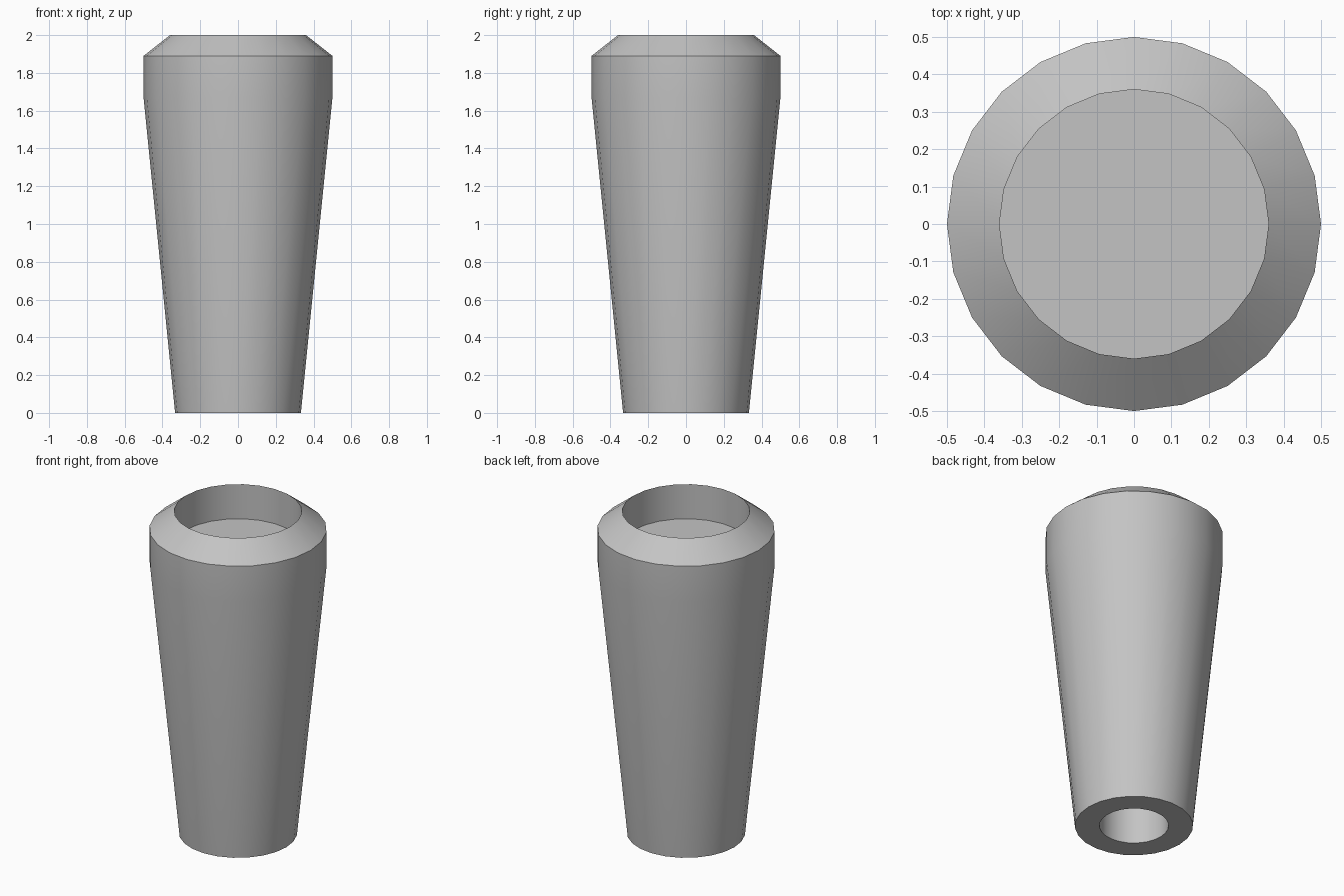
import bpy
import bmesh
import math
from mathutils import Matrix, Vector

cube = bpy.data.objects.get("Cube")
if cube:
    bpy.data.objects.remove(cube, do_unlink=True)

SIDES = 24

# Plain grey material
grey = bpy.data.materials.new("plain_grey")
grey.use_nodes = True
colour = (0.55, 0.55, 0.55, 1)
grey.diffuse_color = colour
grey.node_tree.nodes["Principled BSDF"].inputs["Base Color"].default_value = colour

# Closed profile (radius, height): bore roof, bore, outer wall, rim, recess floor
profile = [
    (0, 1.2), (0.195, 1.2), (0.195, 0),
    (0.333, 0), (0.5, 1.67), (0.5, 1.89), (0.36, 2),
    (0.36, 1.785), (0, 1.785),
]


def revolve(name, points, material):
    """Turn a profile about the vertical axis into one smooth-shaded object."""
    bm = bmesh.new()
    verts = [bm.verts.new((r, 0, z)) for r, z in points]
    edges = [bm.edges.new(pair) for pair in zip(verts, verts[1:])]
    bmesh.ops.spin(bm, geom=verts + edges, cent=(0, 0, 0), axis=(0, 0, 1),
                   angle=math.tau, steps=SIDES, use_merge=True)
    bmesh.ops.remove_doubles(bm, verts=bm.verts, dist=0.0001)
    bmesh.ops.recalc_face_normals(bm, faces=bm.faces)
    # Merge the triangle fans into single flat caps
    poles = [v for v in bm.verts if v.co.xy.length < 0.001]
    bmesh.ops.dissolve_verts(bm, verts=poles)
    mesh = bpy.data.meshes.new(name)
    bm.to_mesh(mesh)
    bm.free()
    mesh.materials.append(material)
    obj = bpy.data.objects.new(name, mesh)
    bpy.context.collection.objects.link(obj)
    bpy.context.view_layer.objects.active = obj
    obj.select_set(True)
    bpy.ops.object.shade_smooth_by_angle(angle=math.radians(30))
    obj.select_set(False)
    return obj


# Tapered sleeve with chamfered rim, top recess and bottom bore
revolve("tapered_sleeve", profile, grey)
